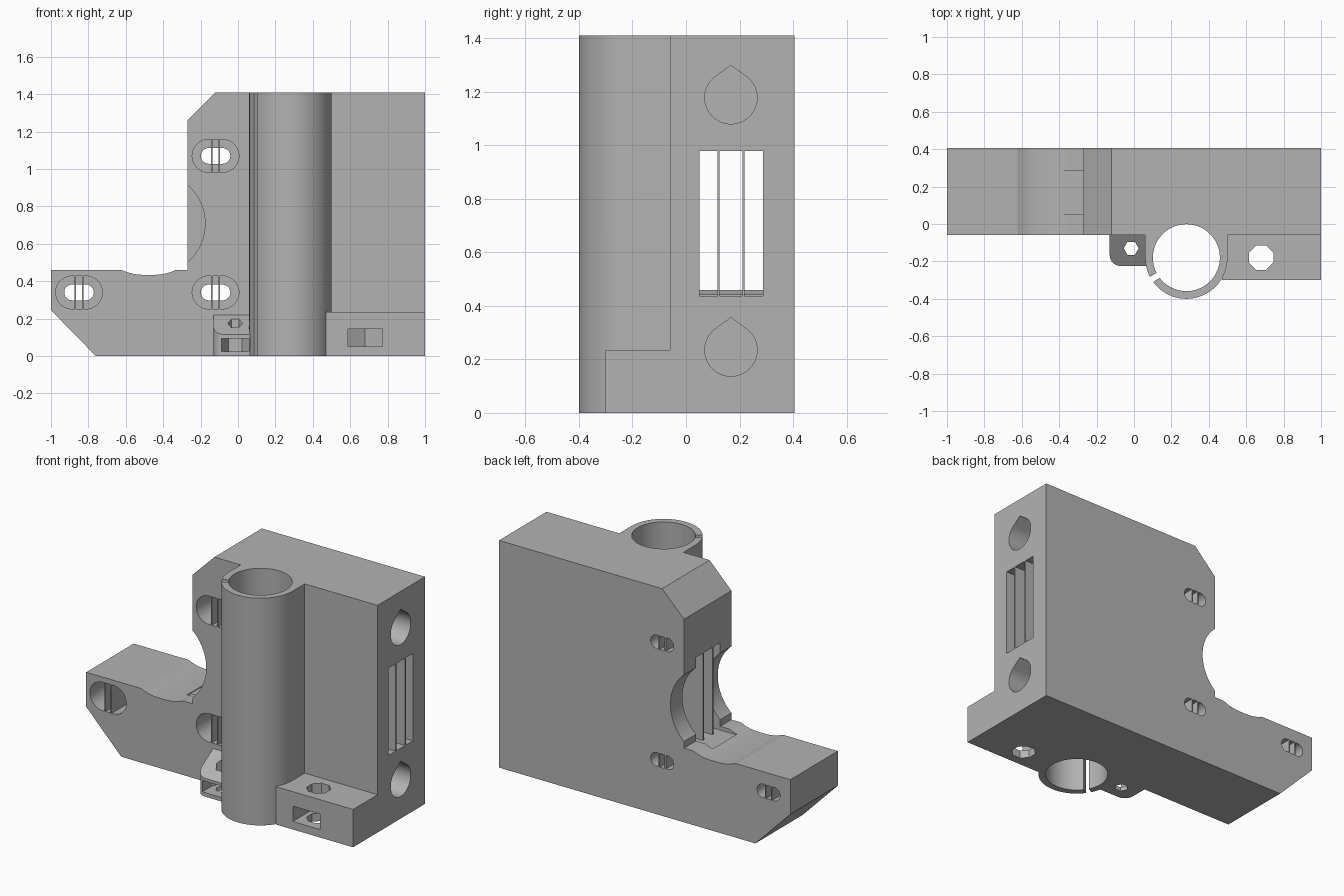
import bpy, bmesh
from math import cos, sin, pi, radians
from mathutils import Vector

if "Cube" in bpy.data.objects:
    bpy.data.objects.remove(bpy.data.objects["Cube"])

grey = bpy.data.materials.new("plain_grey")
grey.use_nodes = True
grey.diffuse_color = (0.45, 0.45, 0.45, 1)
grey.node_tree.nodes["Principled BSDF"].inputs["Base Color"].default_value = (0.45, 0.45, 0.45, 1)


def prism(name, pts, axis, lo, hi):
    """Extrude a closed 2D outline along an axis."""
    place = {"X": lambda p, d: (d, p[0], p[1]),
             "Y": lambda p, d: (p[0], d, p[1]),
             "Z": lambda p, d: (p[0], p[1], d)}[axis]
    bm = bmesh.new()
    face = bm.faces.new([bm.verts.new(place(p, lo)) for p in pts])
    top = bmesh.ops.extrude_face_region(bm, geom=[face])
    shift = Vector(place((0, 0), hi - lo))
    bmesh.ops.translate(bm, vec=shift, verts=[v for v in top["geom"] if isinstance(v, bmesh.types.BMVert)])
    bmesh.ops.recalc_face_normals(bm, faces=bm.faces)
    mesh = bpy.data.meshes.new(name)
    bm.to_mesh(mesh)
    bm.free()
    mesh.materials.append(grey)
    ob = bpy.data.objects.new(name, mesh)
    bpy.context.collection.objects.link(ob)
    return ob


def box(name, x, y, z):
    return prism(name, [(x[0], y[0]), (x[1], y[0]), (x[1], y[1]), (x[0], y[1])], "Z", *z)


def arc(cx, cy, r, start, end, n):
    return [(cx + r * cos(radians(start + (end - start) * i / n)),
             cy + r * sin(radians(start + (end - start) * i / n))) for i in range(n + 1)]


def ring(cx, cy, r, n, turn=0):
    return arc(cx, cy, r, turn, turn + 360, n)[:-1]


def stadium(cx, cy, half, r, n=20):
    return arc(cx + half, cy, r, -90, 90, n) + arc(cx - half, cy, r, 90, 270, n)


def combine(target, other, operation):
    """Apply a boolean and discard the second object."""
    mod = target.modifiers.new("join", "BOOLEAN")
    mod.operation, mod.object, mod.solver = operation, other, "EXACT"
    bpy.context.view_layer.update()
    graph = bpy.context.evaluated_depsgraph_get()
    mesh = bpy.data.meshes.new_from_object(target.evaluated_get(graph))
    target.modifiers.clear()
    target.data = mesh
    bpy.data.objects.remove(other)


FRONT, BACK, TOP = -0.06, 0.405, 1.41
TUBE = (0.28, -0.18)

# Main plate with motor arm and chamfered corners
body = prism("bracket_body", [(-0.76, 0), (1, 0), (1, TOP), (-0.12, TOP), (-0.27, 1.26),
                              (-0.27, 0.46), (-1, 0.46), (-1, 0.245)], "Y", FRONT, BACK)

# Small sloped nut holder with a rounded front corner
holder = prism("nut_holder", [(-0.13, 0)] + arc(-0.07, -0.165, 0.06, 180, 270, 10)
               + [(0.08, -0.225), (0.08, 0)], "Z", 0, 0.3)
combine(holder, prism("slope", [(-0.3, 0.066), (0.05, 0.29), (0.05, 0.4), (-0.3, 0.4)],
                      "X", -0.3, 0.3), "DIFFERENCE")

# Bearing tube, its web to the plate, and the foot block
for part in (prism("bearing_tube", ring(*TUBE, 0.22, 72), "Z", 0, TOP),
             box("tube_web", (0.06, 0.5), (-0.18, 0.1), (0, TOP)),
             box("foot_block", (0.47, 1), (-0.3, 0.1), (0, 0.235)),
             holder):
    combine(body, part, "UNION")

# Bearing bore and clamp slit
along = Vector((cos(radians(212)), sin(radians(212))))
across = Vector((-along.y, along.x)) * 0.016
centre = Vector(TUBE)
slit = [centre + along * d + across * s for d, s in ((0.1, -1), (0.3, -1), (0.3, 1), (0.1, 1))]
cutters = [prism("bore", ring(*TUBE, 0.179, 72), "Z", -0.1, 1.6),
           prism("slit", slit, "Z", -0.1, 1.6),
           # Motor clearance and belt slot
           prism("motor_clearance", stadium(-0.478, 0.708, 0.028, 0.274, 32), "Y", -0.5, 0.6),
           box("belt_slot", (-0.385, 1.1), (0.05, 0.287), (0.437, 0.979)),
           # Vertical screw holes and nut traps
           prism("foot_hole", ring(0.68, -0.18, 0.07, 8, 22.5), "Z", -0.1, 0.4),
           prism("holder_hole", ring(-0.015, -0.13, 0.04, 6), "Z", -0.1, 0.4),
           prism("foot_nut", ring(0.68, -0.18, 0.107, 6, 30), "Z", 0.05, 0.145),
           box("foot_nut_entry", (0.587, 0.773), (-0.4, -0.18), (0.05, 0.145)),
           prism("holder_nut", ring(-0.015, -0.13, 0.073, 6), "Z", 0.025, 0.095),
           box("holder_nut_entry", (-0.088, 0.058), (-0.4, -0.13), (0.025, 0.095))]

# Teardrop rod sockets
for z in (0.235, 1.178):
    drop = arc(0.168, z, 0.098, 126, 414, 40) + [(0.168, z + 0.121)]
    cutters.append(prism("rod_socket", drop, "X", 0.1, 1.1))

# Slotted motor screw holes with counterbores
screws = ((-0.85, 0.34), (-0.12, 0.34), (-0.12, 1.07))
for x, z in screws:
    cutters.append(prism("screw_slot", stadium(x, z, 0.037, 0.042), "Y", -0.3, 0.6))
    cutters.append(prism("screw_counterbore", stadium(x, z, 0.037, 0.088), "Y", -0.3, 0.2))

for cutter in cutters:
    combine(body, cutter, "DIFFERENCE")

# Thin support walls inside the screw slots and belt slot
for x, z in screws:
    for side in (-1, 1):
        cx = x + side * 0.021
        span = (cx - 0.004, cx + 0.004)
        box("screw_slot_rib", span, (FRONT, 0.2), (z - 0.088, z + 0.088))
        box("screw_slot_rib", span, (0.2, BACK), (z - 0.042, z + 0.042))
for y in (0.122, 0.215):
    box("belt_slot_rib", (-0.27, 1), (y - 0.004, y + 0.004), (0.437, 0.979))

# Smooth round surfaces, keep edges crisp
bpy.ops.object.select_all(action="DESELECT")
body.select_set(True)
bpy.context.view_layer.objects.active = body
bpy.ops.object.shade_smooth_by_angle(angle=radians(25))
